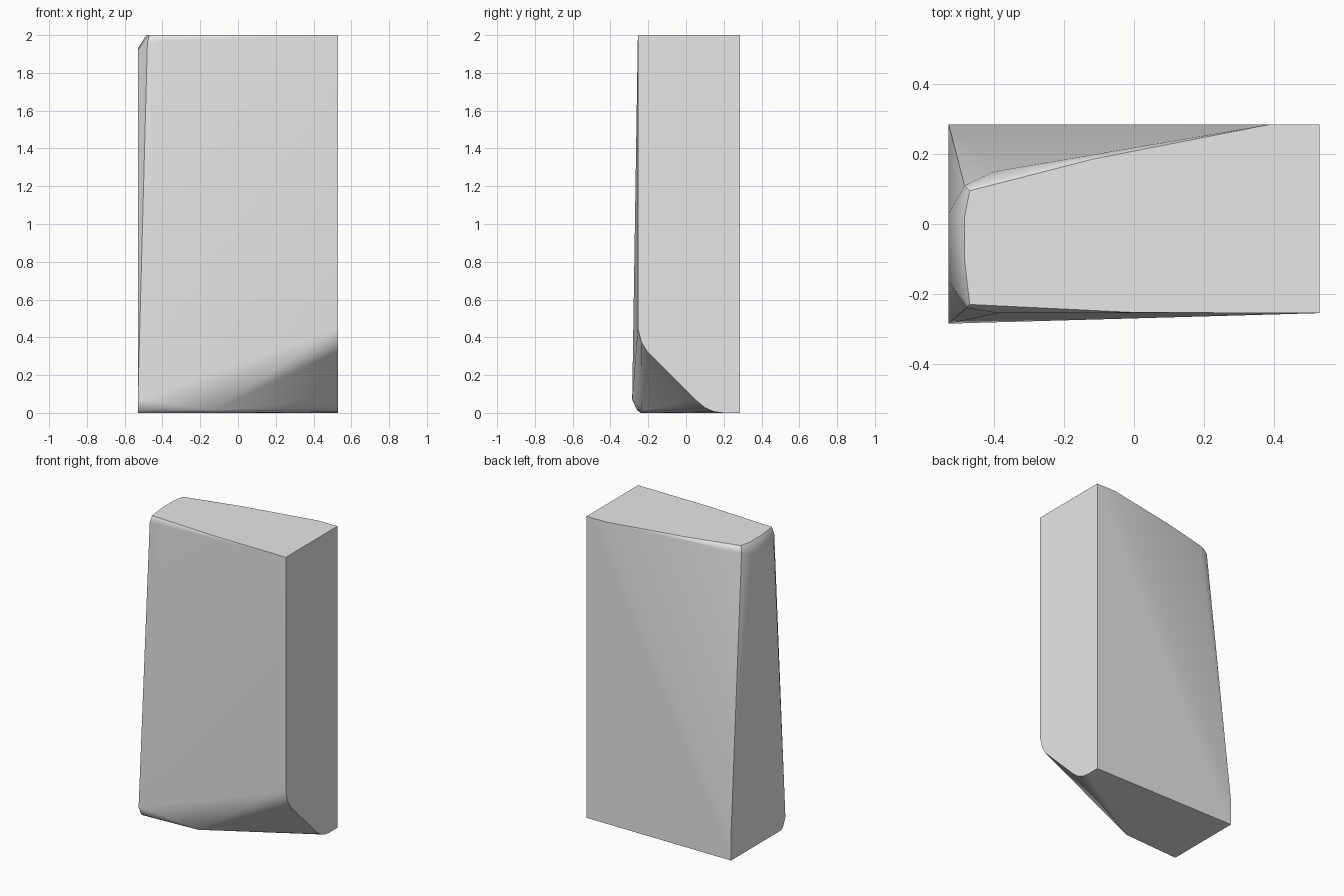
import bpy
import bmesh
from math import radians

default_cube = bpy.data.objects.get("Cube")
if default_cube:
    bpy.data.objects.remove(default_cube, do_unlink=True)

HALF_WIDTH, HALF_DEPTH, HEIGHT = 0.53, 0.285, 2.0


def plain_material(name, colour):
    material = bpy.data.materials.new(name)
    material.use_nodes = True
    material.diffuse_color = colour
    for node in material.node_tree.nodes:
        if node.type == "BSDF_PRINCIPLED":
            node.inputs["Base Color"].default_value = colour
    return material


def horizontal(profile, z):
    """Place an (x, y) outline at one height."""
    return [(x, y, z) for x, y in profile]


def sideways(profile, x):
    """Place a (y, z) outline on one side plane."""
    return [(x, y, z) for y, z in profile]


# Flat top, tapering towards the worn right end
top_outline = [
    (HALF_WIDTH, -0.255), (HALF_WIDTH, HALF_DEPTH), (0.39, HALF_DEPTH),
    (-0.12, 0.185), (-0.47, 0.095), (-0.485, 0.02),
    (-0.485, -0.1), (-0.47, -0.23), (0, -0.253),
]

# Flat underside, cut back diagonally at the front
base_outline = [
    (HALF_WIDTH, HALF_DEPTH), (-HALF_WIDTH, HALF_DEPTH),
    (-HALF_WIDTH, -0.24), (-0.14, -0.22), (HALF_WIDTH, 0.2),
]

# Rounded lower edge of the left end
left_end = [
    (-0.255, 0.45), (-0.238, 0.38), (-0.205, 0.325),
    (0.05, 0.07), (0.1, 0.028), (0.15, 0.006),
]

# Narrowing right end
right_end = [
    (-HALF_DEPTH, 0.07), (-0.26, 0.015), (-0.165, 1.92),
    (0.03, 1.93), (HALF_DEPTH, 0.17),
]

# Softened upper corners and the chipped front foot
chipped_corners = [
    (-0.485, 0.11, 1.96), (-0.4, 0.15, 1.97),
    (-0.48, -0.24, 1.95), (-0.39, -0.255, 1.97),
    (-0.13, -0.235, 0.015),
]

points = horizontal(top_outline, HEIGHT) + horizontal(base_outline, 0)
points += sideways(left_end, HALF_WIDTH) + sideways(right_end, -HALF_WIDTH)
points += chipped_corners

# Wrap the outlines in one solid stone and merge coplanar faces
bm = bmesh.new()
for point in points:
    bm.verts.new(point)
hull = bmesh.ops.convex_hull(bm, input=list(bm.verts))
loose = {v for v in hull["geom_interior"] + hull["geom_unused"]
         if isinstance(v, bmesh.types.BMVert)}
bmesh.ops.delete(bm, geom=list(loose), context="VERTS")
bmesh.ops.dissolve_limit(bm, angle_limit=radians(0.5),
                         verts=list(bm.verts), edges=list(bm.edges))
bmesh.ops.recalc_face_normals(bm, faces=list(bm.faces))

mesh = bpy.data.meshes.new("stone_slab")
bm.to_mesh(mesh)
bm.free()
stone = bpy.data.objects.new("stone_slab", mesh)
bpy.context.collection.objects.link(stone)
mesh.materials.append(plain_material("pale_grey_stone", (0.8, 0.8, 0.8, 1)))

# Soft chips, crisp main edges
bpy.ops.object.select_all(action="DESELECT")
stone.select_set(True)
bpy.context.view_layer.objects.active = stone
bpy.ops.object.shade_smooth_by_angle(angle=radians(30))
weighted = stone.modifiers.new("even_shading", "WEIGHTED_NORMAL")
weighted.keep_sharp = True
